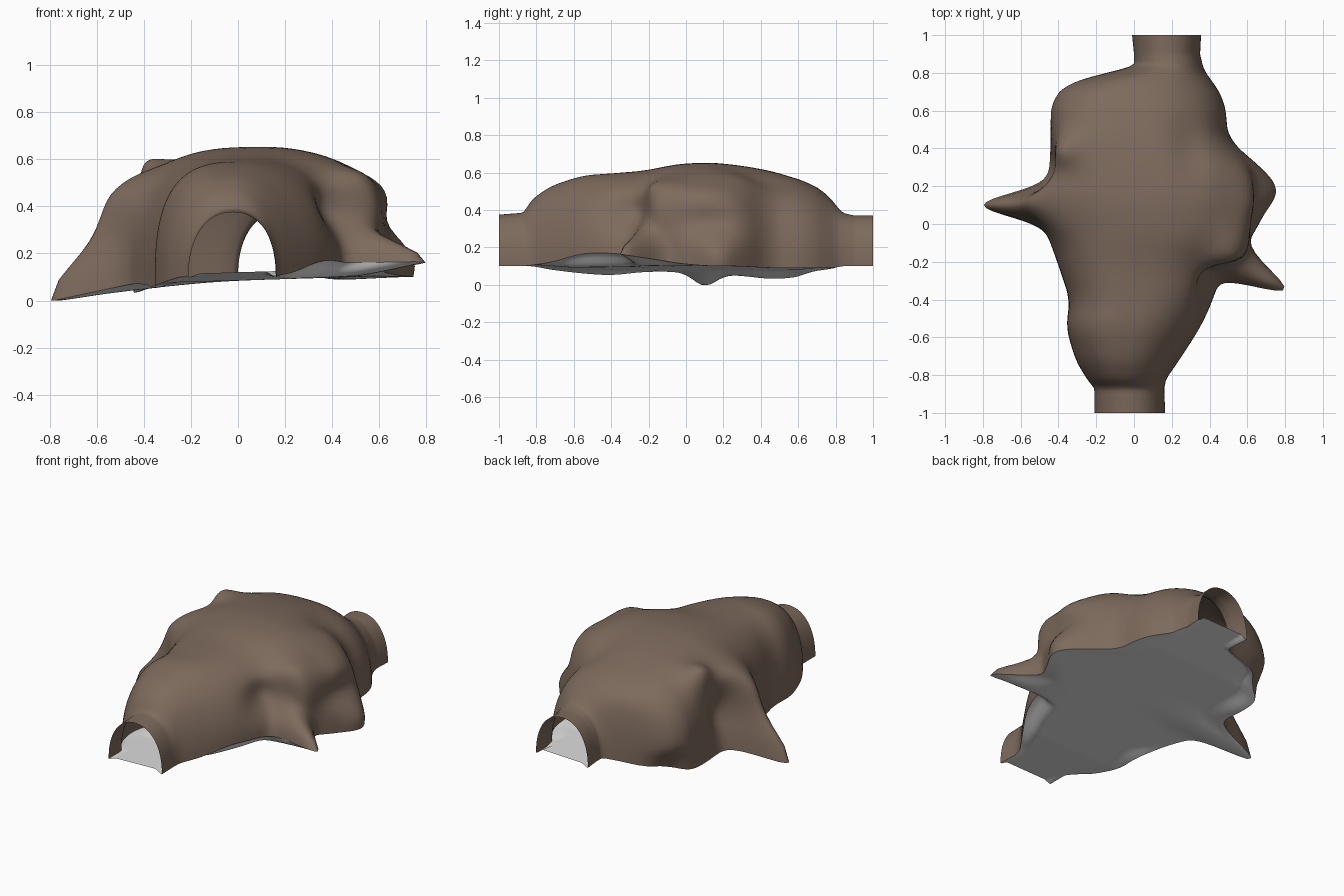
import bpy, math
from mathutils import Vector

def material(name, rgb):
    m = bpy.data.materials.new(name)
    m.diffuse_color = (*rgb, 1)
    return m

rock = material("brown rock", (0.205, 0.144, 0.108))
ground = material("grey floor", (0.8, 0.8, 0.8))

# tunnel stations: y, left x, right x, top z, left base z, right base z,
# squareness of left and right shoulder
stations = [
    (-1.00, -.21, .165, .375, .10, .10, 2.2, 2.2),
    (-.87, -.21, .16, .385, .10, .10, 2.2, 2.2),
    (-.82, -.25, .17, .46, .10, .105, 2.3, 2.2),
    (-.72, -.31, .24, .53, .08, .12, 2.5, 2.1),
    (-.55, -.36, .35, .585, .06, .17, 2.9, 2.1),
    (-.40, -.34, .42, .595, .05, .17, 2.9, 2.2),
    (-.22, -.40, .47, .61, .07, .15, 2.7, 2.4),
    (-.05, -.46, .64, .645, .07, .115, 2.6, 2.5),
    (.12, -.48, .71, .655, .06, .10, 3.0, 2.3),
    (.28, -.45, .69, .64, .05, .10, 3.4, 2.3),
    (.45, -.44, .50, .61, .03, .09, 3.6, 2.4),
    (.65, -.45, .48, .55, .04, .09, 3.0, 2.4),
    (.75, -.37, .42, .49, .07, .09, 2.7, 2.3),
    (.79, -.19, .385, .44, .09, .09, 2.3, 2.2),
    (.835, .00, .365, .385, .10, .10, 2.2, 2.2),
    (.90, .00, .35, .37, .10, .10, 2.2, 2.2),
    (1.00, -.01, .355, .37, .10, .10, 2.2, 2.2)]

# sculpt pulls: centre, radii, offset
pulls = [
    ((-.48, .10, .07), (.25, .085, .23), (-.32, .0, -.065)),  # left fin foot
    ((-.48, .07, .42), (.20, .12, .13), (-.09, .02, .03)),    # left fin ridge
    ((-.45, .21, .50), (.12, .11, .10), (-.05, .0, .03)),     # ridge up to the peak
    ((-.39, .39, .54), (.10, .10, .11), (-.04, .0, .085)),    # upper left peak
    ((-.45, .27, .28), (.14, .10, .13), (.06, .0, .0)),       # hollow behind fin
    ((-.40, .70, .06), (.14, .11, .10), (.07, -.04, .01)),    # undercut back left
    ((.53, -.20, .14), (.14, .07, .13), (.31, -.16, .02)),    # right spur
    ((.40, -.33, .38), (.11, .11, .10), (-.05, .05, .0)),     # front right hollow
    ((.58, -.14, .40), (.12, .10, .12), (.05, -.05, .0)),     # ridge above spur
    ((.52, -.14, .50), (.14, .13, .09), (.03, -.06, .05)),    # brow above hollow
    ((.70, .18, .14), (.15, .10, .10), (.05, .0, .0)),        # right foot
    ((.68, .12, .33), (.12, .18, .07), (-.04, .0, .0)),       # dent under brow
    ((.60, .10, .46), (.12, .18, .10), (.02, .0, .02)),       # right shoulder
    ((.30, .38, .60), (.10, .20, .15), (.0, .0, -.025)),      # roof hollow
]

def sculpt(p):
    out = p.copy()
    fade = max(0, min(1, (.95 - abs(p.y)) * 6))
    for c, r, d in pulls:
        q = sum(((p[i] - c[i]) / r[i]) ** 2 for i in range(3))
        out += Vector(d) * math.exp(-q) * fade
    out.z = max(out.z, 0)
    return out

def lerp_station(y):
    for a, b in zip(stations, stations[1:]):
        if y <= b[0] + 1e-6:
            t = (y - a[0]) / (b[0] - a[0])
            return [u + (v - u) * t for u, v in zip(a, b)]

def sample(y):
    # rounded interpolation, tighter towards the two mouths
    w = max(0, min(.06, (.9 - abs(y)) * .25))
    rows = [lerp_station(y + w * k / 3) for k in range(-3, 4)]
    return [sum(c) / 7 for c in zip(*rows)]

def arch(y, t):
    _, xl, xr, top, zl, zr, el, er = sample(y)
    cx = (xl + xr) / 2
    c, s = math.cos(math.pi * t), max(0, math.sin(math.pi * t))
    e = 2 / (er if c > 0 else el)
    c, s = math.copysign(abs(c) ** e, c), s ** e
    base = zr + (zl - zr) * (1 - c) / 2
    return Vector((cx + (xr - xl) / 2 * c, y, base + (top - base) * s))

def floor_point(y, t):
    # shallow bowl: the rim follows the rock, the middle is nearly level
    _, xl, xr, _, zl, zr, _, _ = sample(y)
    x = xl + (xr - xl) * t
    edge = min(1, min(t, 1 - t) / .14)
    edge = edge * edge * (3 - 2 * edge)
    mouth = max(0, min(1, (abs(y) - .6) / .4))
    level = .085 + .03 * x + .035 * mouth
    rim = zl + (zr - zl) * t
    return Vector((x, y, rim + (level - rim) * edge))

def sheet(name, fn, rows, cols, mat):
    verts = [sculpt(fn(-1 + 2 * i / rows, j / cols))
             for i in range(rows + 1) for j in range(cols + 1)]
    n = cols + 1
    faces = [(i * n + j, i * n + j + 1, i * n + j + n + 1, i * n + j + n)
             for i in range(rows) for j in range(cols)]
    faces = [f[::-1] for f in faces]          # rock faces out, floor faces down
    me = bpy.data.meshes.new(name)
    me.from_pydata(verts, [], faces)
    me.materials.append(mat)
    me.polygons.foreach_set("use_smooth", [True] * len(me.polygons))
    ob = bpy.data.objects.new(name, me)
    bpy.context.collection.objects.link(ob)
    return ob

# rock shell open at both ends, and its floor
sheet("rock_shell", arch, 120, 56, rock)
sheet("cave_floor", floor_point, 120, 40, ground)
